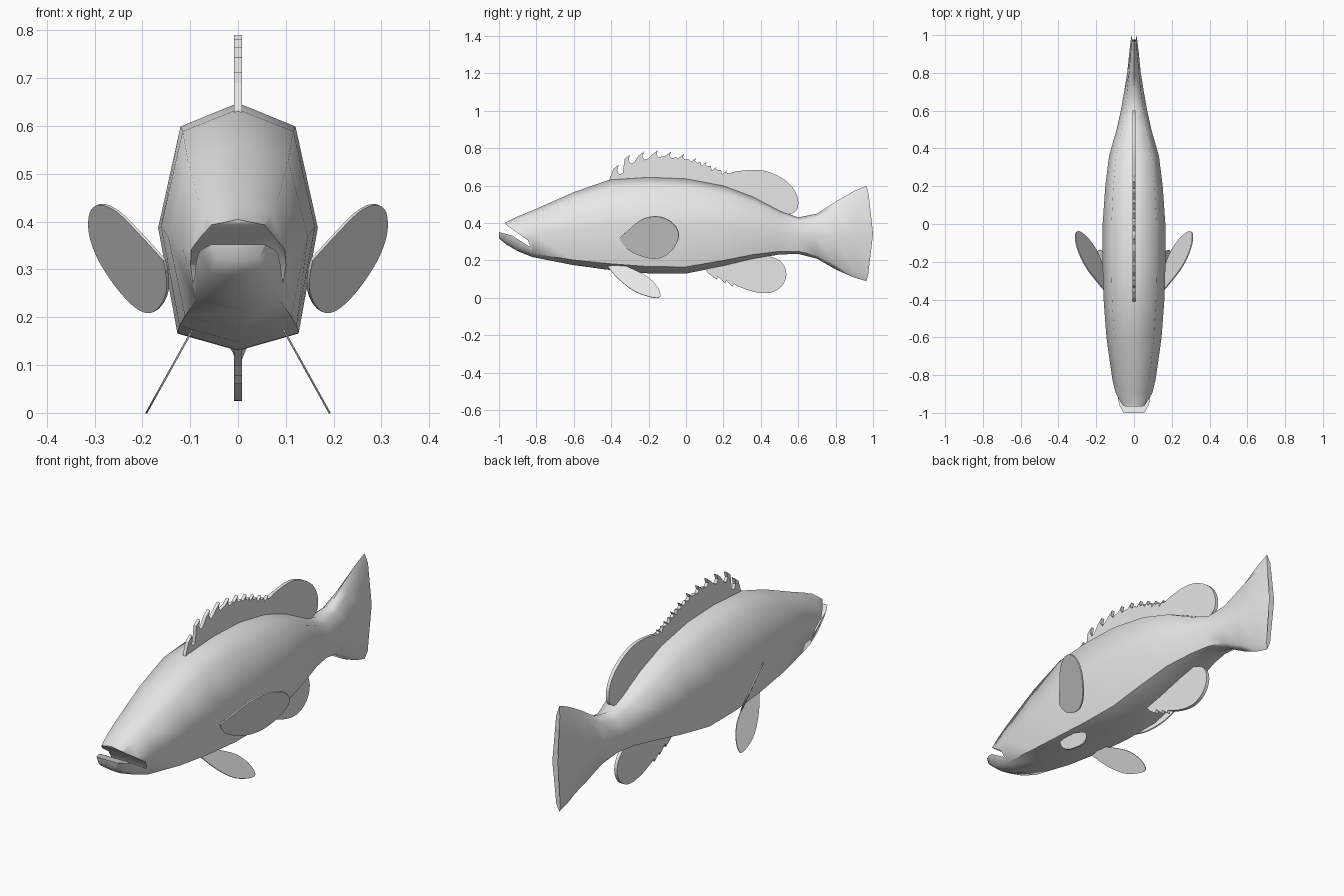
import bpy, bmesh, math
from mathutils import Vector

if "Cube" in bpy.data.objects:
    bpy.data.objects.remove(bpy.data.objects["Cube"])

grey = bpy.data.materials.new("plain_grey")
grey.use_nodes = True
grey.diffuse_color = (0.8, 0.8, 0.8, 1)
grey.node_tree.nodes["Principled BSDF"].inputs["Base Color"].default_value = (0.8, 0.8, 0.8, 1)


def finish(name, bm):
    bmesh.ops.recalc_face_normals(bm, faces=bm.faces)
    mesh = bpy.data.meshes.new(name)
    bm.to_mesh(mesh)
    bm.free()
    mesh.materials.append(grey)
    obj = bpy.data.objects.new(name, mesh)
    bpy.context.collection.objects.link(obj)
    return obj


def activate(obj):
    bpy.ops.object.select_all(action='DESELECT')
    obj.select_set(True)
    bpy.context.view_layer.objects.active = obj


def spline(points, steps=4):
    """Rounded open outline through the given points."""
    p = [Vector(q) for q in points]
    p = [p[0]] + p + [p[-1]]
    out = []
    for a, b, c, d in zip(p, p[1:], p[2:], p[3:]):
        for i in range(steps):
            t = i / steps
            out.append(0.5 * (2 * b + (c - a) * t + (2 * a - 5 * b + 4 * c - d) * t * t
                              + (3 * b - a - 3 * c + d) * t ** 3))
    return out + [p[-1]]


def plate(name, outline, place, normal, thickness):
    """Flat outline given in (y, z), set into space and thickened both ways."""
    bm = bmesh.new()
    n = Vector(normal).normalized() * thickness / 2
    front = [bm.verts.new(Vector(place(y, z)) + n) for y, z in outline]
    back = [bm.verts.new(Vector(place(y, z)) - n) for y, z in outline]
    bm.faces.new(front)
    bm.faces.new(back[::-1])
    for i in range(len(front)):
        j = (i + 1) % len(front)
        bm.faces.new((front[i], back[i], back[j], front[j]))
    return finish(name, bm)


# Body and tail: eight-sided sections as y, bottom, top, half width
sections = [
    (-1.0, .318, .40, .058), (-.96, .285, .405, .078), (-.9, .25, .435, .096),
    (-.82, .218, .468, .115), (-.6, .175, .565, .146), (-.4, .148, .635, .161),
    (-.2, .131, .648, .167), (0, .13, .64, .166), (.2, .17, .602, .152),
    (.36, .208, .542, .132), (.5, .232, .468, .092), (.6, .235, .43, .07),
    (.7, .21, .45, .052), (.8, .152, .515, .036), (.9, .108, .572, .026),
    (.965, .09, .6, .014)]
half = [(0, 1), (.72, .905), (1, .495), (.76, .07), (0, 0)]
ring_shape = half + [(-w, f) for w, f in half[3:0:-1]]

bm = bmesh.new()
rings = []
for y, low, high, width in sections:
    bow = .035 if y > .95 else 0          # rounded trailing edge
    rings.append([bm.verts.new((w * width, y + bow * (1 - (2 * f - 1) ** 2),
                                low + f * (high - low))) for w, f in ring_shape])
for a, b in zip(rings, rings[1:]):
    for i in range(8):
        j = (i + 1) % 8
        bm.faces.new((a[i], a[j], b[j], b[i]))
bm.faces.new(rings[0])
bm.faces.new(rings[-1][::-1])
body = finish("body", bm)

# Open mouth
mouth = plate("mouth_cutter",
              [(-1.1, .36), (-1, .352), (-.93, .333), (-.87, .295), (-.83, .27),
               (-.845, .308), (-.95, .382), (-.965, .395), (-.965, .5), (-1.1, .5)],
              lambda y, z: (0, y, z), (1, 0, 0), .6)
mouth.hide_render = True
cut = body.modifiers.new("mouth", 'BOOLEAN')
cut.operation = 'DIFFERENCE'
cut.solver = 'EXACT'
cut.object = mouth
activate(body)
bpy.ops.object.modifier_apply(modifier=cut.name)
bpy.data.objects.remove(mouth)
bpy.ops.object.shade_smooth_by_angle(angle=math.radians(62))


def upright(y, z):
    return (0, y, z)


# Dorsal fin: hooked spines, then a rounded rear lobe
tips = [(-.36, .712), (-.3, .765), (-.225, .782), (-.15, .79), (-.08, .782),
        (-.01, .77), (.055, .75), (.11, .727), (.165, .702), (.22, .682)]
dorsal = [(-.42, .6), (-.405, .645)]
for k, (y, z) in enumerate(tips):
    drop = .052 - .004 * k
    dorsal += [(y - .028, z - .022), (y, z), (y - .008, z - drop * .6),
               (y + .004, z - drop), (y + .022, z - drop * .85)]
dorsal += spline([(.26, .675), (.35, .685), (.43, .677), (.51, .642), (.57, .59),
                  (.598, .53), (.595, .475), (.56, .449), (.5, .45), (.44, .46)])
dorsal += [(.3, .52), (.1, .58), (-.2, .6)]
plate("dorsal_fin", dorsal, upright, (1, 0, 0), .016)

# Anal fin: short spines, then a rounded lobe
anal = [(.09, .17), (.12, .13), (.165, .098), (.17, .115), (.21, .078),
        (.215, .092), (.25, .06), (.255, .075)]
anal += spline([(.27, .066), (.33, .042), (.4, .026), (.46, .03), (.51, .06),
                (.535, .11), (.53, .16), (.5, .2), (.45, .222)])
anal += [(.42, .25), (.2, .21)]
plate("anal_fin", anal, upright, (1, 0, 0), .016)

# Paired fins, flared out from both sides
pectoral = spline([(-.355, .32), (-.3, .37), (-.235, .42), (-.165, .436), (-.1, .42),
                   (-.05, .375), (-.04, .32), (-.07, .26), (-.12, .22), (-.18, .21),
                   (-.25, .228), (-.31, .26), (-.345, .3)])
pelvic = spline([(-.42, .168), (-.36, .1), (-.28, .038), (-.2, .007), (-.142, .002),
                 (-.145, .045), (-.19, .1), (-.25, .137), (-.31, .165)]) + [(-.35, .18)]
for label, s in (("left", 1), ("right", -1)):
    plate(label + "_pectoral_fin", pectoral,
          lambda y, z: (s * (.156 + .43 * (y + .35) + .44 * (z - .32)), y, z),
          (s, -.43, -.44), .006)
    plate(label + "_pelvic_fin", pelvic,
          lambda y, z: (s * (.1 + .555 * (.165 - z)), y, z), (s, 0, .555), .004)
